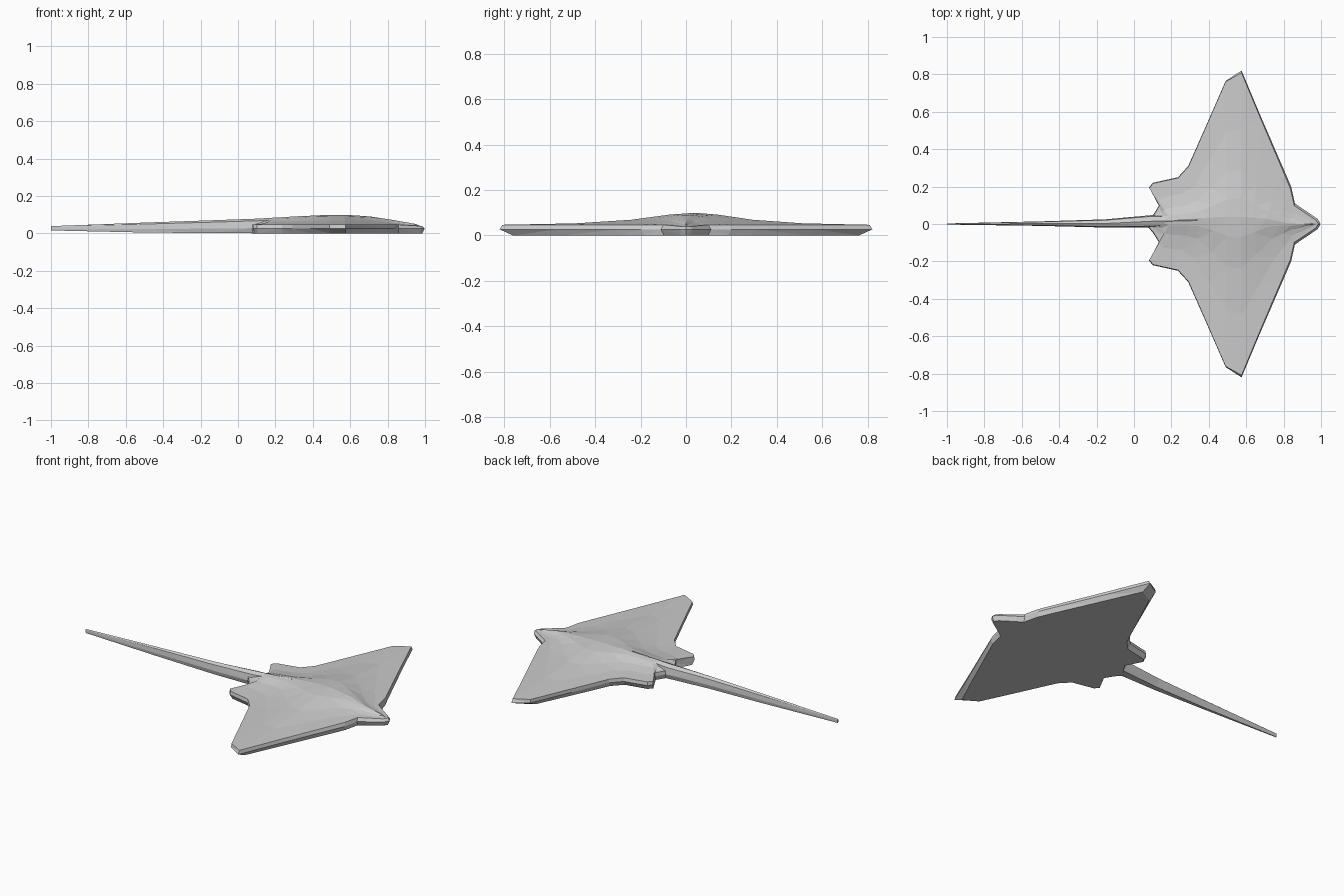
import bpy, bmesh
from mathutils import Vector

if "Cube" in bpy.data.objects:
    bpy.data.objects.remove(bpy.data.objects["Cube"])


def finish(name, bm):
    bmesh.ops.remove_doubles(bm, verts=bm.verts, dist=0.0008)
    bmesh.ops.triangulate(bm, faces=bm.faces)
    bmesh.ops.recalc_face_normals(bm, faces=bm.faces)
    mesh = bpy.data.meshes.new(name)
    bm.to_mesh(mesh)
    bm.free()
    obj = bpy.data.objects.new(name, mesh)
    bpy.context.collection.objects.link(obj)
    return obj


def bridge(bm, a, b):
    for i in range(len(a) - 1):
        bm.faces.new((a[i], a[i + 1], b[i + 1], b[i]))


# back ridge: x, sideways drift, height
RIDGE = [(0.04, 0.01, 0.072), (0.2, 0.02, 0.082), (0.4, 0.035, 0.096),
         (0.55, 0.04, 0.101), (0.7, 0.03, 0.092), (0.84, 0.0, 0.07), (1.0, 0.0, 0.042)]


def ridge(x):
    x = max(0.04, min(1.0, x))
    for p, q in zip(RIDGE, RIDGE[1:]):
        if x <= q[0]:
            k = (x - p[0]) / (q[0] - p[0])
            return Vector((x, p[1] + k * (q[1] - p[1]), p[2] + k * (q[2] - p[2])))


# half outline from nose to tail root: x, y, matching x on the ridge
OUTLINE = [(0.998, 0.0, 0.95), (0.982, 0.027, 0.92), (0.86, 0.11, 0.83), (0.84, 0.2, 0.77),
           (0.793, 0.31, 0.71), (0.68, 0.57, 0.64), (0.575, 0.82, 0.57), (0.49, 0.765, 0.5),
           (0.385, 0.525, 0.43), (0.29, 0.31, 0.36), (0.235, 0.25, 0.3), (0.10, 0.22, 0.24),
           (0.08, 0.195, 0.2), (0.135, 0.1, 0.16), (0.10, 0.045, 0.12), (0.06, 0.0, 0.09)]
# fraction of the way out from the ridge, share of ridge height
RINGS = [(0.62, 0.12), (0.33, 0.42), (0.13, 0.85), (0.0, 1.0)]

# flat winged body
bm = bmesh.new()
for side in (1, -1):
    rows = [[] for _ in range(4 + len(RINGS))]
    for x, y, sx in OUTLINE:
        edge = Vector((x, y * side, 0.027))
        top = ridge(sx)
        inward = (Vector((sx, 0, 0)) - Vector((x, y * side, 0)))
        inward.normalize()
        low = edge + inward * (0.012 + 0.07 * y * y)
        low.z = 0.0
        rim = edge + inward * (0.012 if x > 0.5 else 0.004)
        rim.z = 0.047 if x < 0.9 else 0.04
        pts = [Vector((sx, 0, 0)), low, edge, rim]
        for t, h in RINGS:
            p = top.lerp(rim, t)
            p.z = rim.z + (top.z - rim.z) * h
            pts.append(p)
        for row, p in zip(rows, pts):
            row.append(bm.verts.new(p))
    for a, b in zip(rows, rows[1:]):
        bridge(bm, a, b)
finish("body_and_wings", bm)

# long tapering tail: x, centre y, half width, bottom z, top z
TAIL = [(0.34, 0.02, 0.02, 0.01, 0.093), (0.1, 0.015, 0.033, 0.001, 0.079),
        (-0.15, 0.003, 0.022, 0.002, 0.07), (-0.5, 0.002, 0.012, 0.005, 0.058),
        (-1.0, 0.0, 0.003, 0.016, 0.039)]
bm = bmesh.new()
loops = []
for x, cy, w, lo, hi in TAIL:
    shape = [(-0.7, 0), (0.7, 0), (1, 0.35), (0.8, 0.85), (0, 1), (-0.8, 0.85), (-1, 0.35)]
    loops.append([bm.verts.new((x, cy + u * w, lo + v * (hi - lo))) for u, v in shape])
for a, b in zip(loops, loops[1:]):
    bridge(bm, a + a[:1], b + b[:1])
bm.faces.new(loops[0])
bm.faces.new(loops[-1])
finish("tail", bm)
